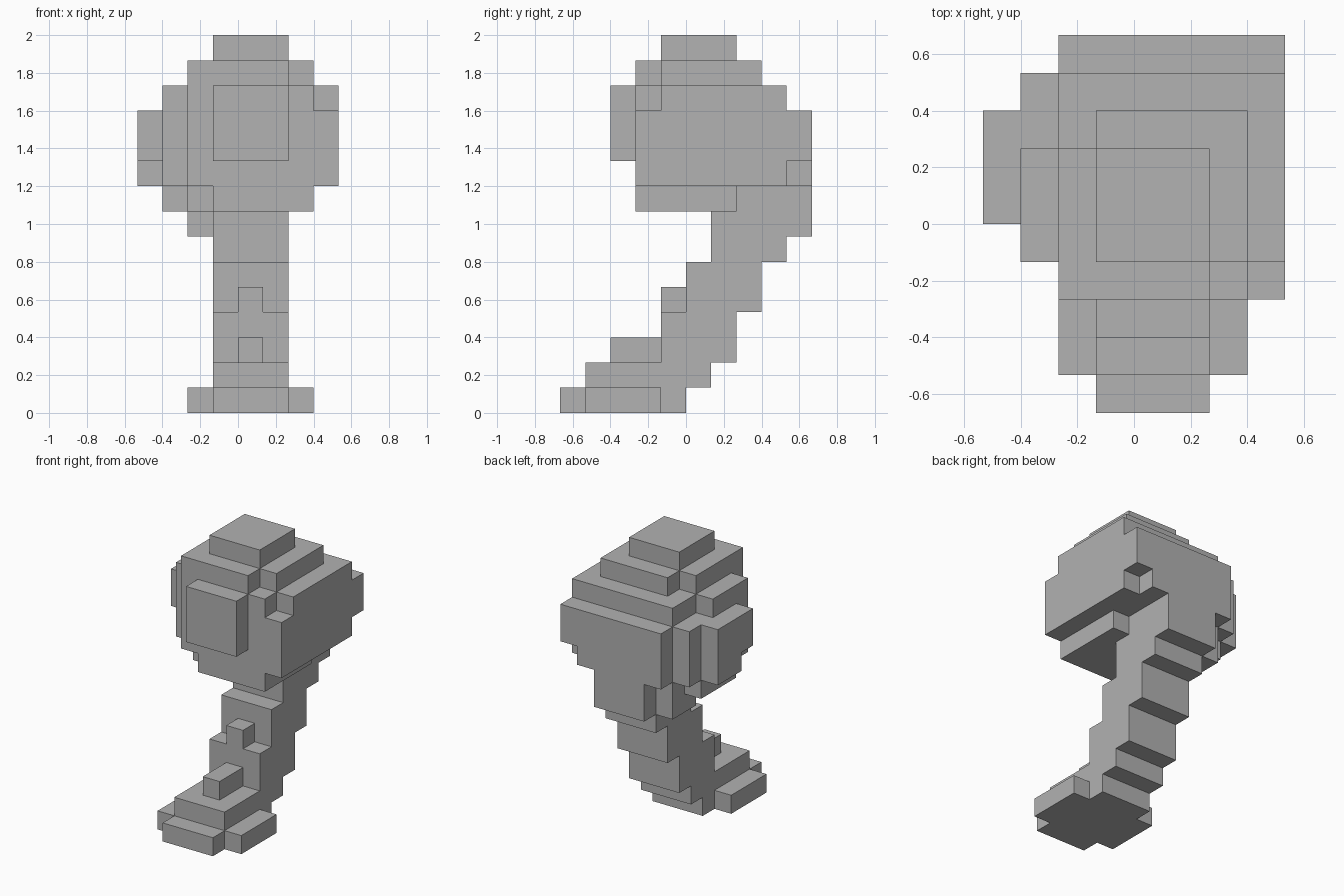
import bpy, bmesh
from mathutils import Vector

U = 2 / 15                      # edge of one block
OFFSET = Vector((-4, -5, 0))    # centres the 8 x 10 x 15 block grid

cube = bpy.data.objects.get("Cube")
if cube:
    bpy.data.objects.remove(cube, do_unlink=True)

grey = bpy.data.materials.new("plain grey")
grey.use_nodes = True
grey.diffuse_color = (0.445, 0.445, 0.445, 1)
grey.node_tree.nodes["Principled BSDF"].inputs["Base Color"].default_value = grey.diffuse_color


def blocks(x, y, z):
    """All grid cells inside a box given by (start, end) ranges."""
    return {(i, j, k) for i in range(*x) for j in range(*y) for k in range(*z)}


def build(name, cells):
    """Skin a set of cells with one closed, flat-faced shell."""
    bm = bmesh.new()
    for cell in cells:
        for axis in range(3):
            for side in (0, 1):
                step = [0, 0, 0]
                step[axis] = 1 if side else -1
                if tuple(c + s for c, s in zip(cell, step)) in cells:
                    continue
                a, b = (axis + 1) % 3, (axis + 2) % 3
                ring = []
                for da, db in ((0, 0), (1, 0), (1, 1), (0, 1)):
                    p = Vector(cell)
                    p[axis] += side
                    p[a] += da
                    p[b] += db
                    ring.append(bm.verts.new((p + OFFSET) * U))
                bm.faces.new(ring if side else ring[::-1])
    bmesh.ops.remove_doubles(bm, verts=bm.verts, dist=U / 100)
    bmesh.ops.dissolve_limit(bm, angle_limit=0.01, verts=bm.verts, edges=bm.edges)
    mesh = bpy.data.meshes.new(name)
    bm.to_mesh(mesh)
    bm.free()
    mesh.materials.append(grey)
    bpy.context.collection.objects.link(bpy.data.objects.new(name, mesh))


# Foot: cross-shaped sole, upper step and small ridge
foot = blocks((3, 6), (0, 5), (0, 1)) | blocks((2, 7), (1, 4), (0, 1))
foot |= blocks((3, 6), (1, 6), (1, 2))
build("foot", foot)
build("foot_ridge", blocks((4, 5), (2, 4), (2, 3)))

# Stem: leans back in steps as it rises
stem = set()
for y, z in (((4, 7), (2, 4)), ((5, 8), (4, 6)), ((6, 9), (6, 7)), ((6, 10), (7, 8))):
    stem |= blocks((3, 6), y, z)
stem |= blocks((2, 3), (7, 9), (7, 8))
build("stem", stem)
build("stem_knob", blocks((4, 5), (4, 5), (4, 5)))

# Head: underside, main block, right-hand bulge, and stepped crown
head = blocks((3, 7), (3, 7), (8, 9)) | blocks((3, 6), (7, 10), (8, 9))
head |= blocks((2, 3), (4, 9), (8, 9)) | blocks((1, 2), (5, 8), (8, 9))
head |= blocks((2, 8), (3, 10), (9, 12)) - {(7, 9, 9)}
head |= blocks((1, 2), (4, 9), (9, 12))
head |= blocks((0, 1), (6, 8), (9, 10)) | blocks((0, 1), (5, 8), (10, 12))
head |= blocks((2, 8), (3, 9), (12, 13)) - {(7, 3, 12)}
head |= blocks((1, 2), (4, 7), (12, 13))
head |= blocks((2, 7), (3, 8), (13, 14)) - {(6, 3, 13), (2, 7, 13)}
head |= blocks((3, 6), (4, 7), (14, 15))
build("head", head)

# Raised plate on the front of the head
build("front_plate", blocks((3, 6), (2, 3), (10, 13)))
